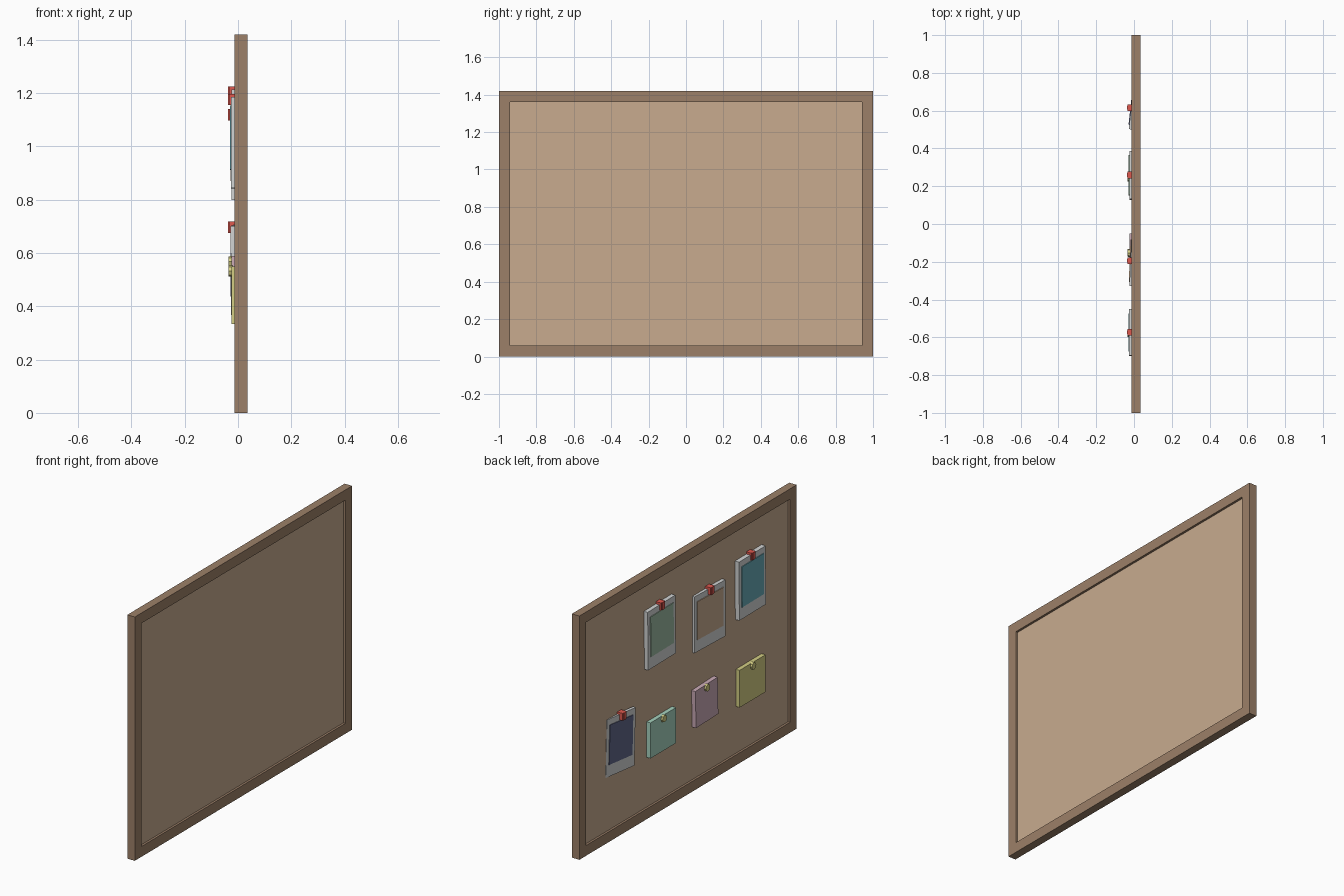
import bpy, bmesh, math
from mathutils import Matrix, Vector

if "Cube" in bpy.data.objects:
    bpy.data.objects.remove(bpy.data.objects["Cube"])


def material(name, rgb):
    lin = [(c / 255 / 12.92) if c < 11 else ((c / 255 + 0.055) / 1.055) ** 2.4 for c in rgb]
    m = bpy.data.materials.new(name)
    m.diffuse_color = (*lin, 1)
    m.use_nodes = True
    m.node_tree.nodes["Principled BSDF"].inputs["Base Color"].default_value = m.diffuse_color
    return m


WOOD = material("wood_brown", (156, 128, 104))
CORK = material("cork_tan", (200, 171, 143))
PAPER = material("paper_white", (210, 212, 212))
RED = material("clip_red", (222, 88, 78))
YELLOW = material("yellow", (212, 206, 132))
GREEN = material("photo_green", (155, 184, 160))
TEAL = material("photo_teal", (103, 170, 182))
NAVY = material("photo_navy", (96, 103, 138))
MINT = material("note_mint", (166, 210, 190))
MAUVE = material("note_mauve", (202, 170, 182))


def finish(name, bm, mat, matrix=Matrix()):
    bmesh.ops.recalc_face_normals(bm, faces=bm.faces)
    me = bpy.data.meshes.new(name)
    bm.to_mesh(me)
    bm.free()
    me.materials.append(mat)
    ob = bpy.data.objects.new(name, me)
    ob.matrix_world = matrix
    bpy.context.collection.objects.link(ob)
    return ob


def box(name, lo, hi, mat, matrix=Matrix()):
    bm = bmesh.new()
    bmesh.ops.create_cube(bm, size=1)
    for v in bm.verts:
        v.co = Vector([(l + h) / 2 + c * (h - l) for c, l, h in zip(v.co, lo, hi)])
    return finish(name, bm, mat, matrix)


# Mitred frame: four side loops of a rectangular ring
X0, X1, H, W = -0.013, 0.035, 1.42, 0.06
bm = bmesh.new()
rings = []
for x, inset in ((X0, 0), (X0, W), (X1, W), (X1, 0)):
    rings.append([bm.verts.new((x, sy * (1 - inset), z)) for sy, z in
                  ((-1, inset), (1, inset), (1, H - inset), (-1, H - inset))])
for i in range(4):
    a, b = rings[i], rings[(i + 1) % 4]
    for j in range(4):
        k = (j + 1) % 4
        bm.faces.new((a[j], a[k], b[k], b[j]))
finish("frame", bm, WOOD)

# Cork panel, recessed on both sides
box("cork_panel", (0, -0.95, 0.05), (0.022, 0.95, H - 0.05), CORK)


def placed(y, z, yaw, roll):
    return Matrix.Translation((0, y, z)) @ Matrix.Rotation(yaw, 4, 'Z') @ Matrix.Rotation(roll, 4, 'X')


# Instant photos: paper, picture and red clip, hung from the top centre
photos = [
    ("green", 0.26, 1.212, 0.255, 0.34, -0.024, 0, 0.015, GREEN),
    ("tan", -0.195, 1.127, 0.27, 0.328, -0.019, -0.04, 0.0, CORK),
    ("teal", -0.573, 1.184, 0.245, 0.342, -0.026, 0, 0.01, TEAL),
    ("navy", 0.615, 0.705, 0.23, 0.335, -0.015, -0.11, -0.03, NAVY),
]
for name, y, z, w, h, x, yaw, roll, mat in photos:
    m = placed(y, z, yaw, -roll)
    box("photo_paper_" + name, (x, -w / 2, -h), (0.003, w / 2, 0), PAPER, m)
    m2 = w / 2 - 0.022
    box("photo_picture_" + name, (x - 0.004, -m2, -h + 0.07), (x + 0.002, m2, -0.035), mat, m)
    cm = Matrix.Translation((0, y, z - 0.005))
    box("clip_" + name, (-0.034, -0.018, -0.025), (0, 0.018, 0.018), RED, cm)
    box("clip_ridge_" + name, (-0.037, -0.01, -0.025), (-0.03, 0.01, 0.018), RED, cm)

# Sticky notes with round push pins
notes = [
    ("mint", 0.245, 0.557, 0.235, 0.207, 0.0, MINT),
    ("mauve", -0.153, 0.585, 0.205, 0.216, 0.03, MAUVE),
    ("yellow", -0.577, 0.55, 0.238, 0.217, 0.0, YELLOW),
]
for name, y, z, w, h, roll, mat in notes:
    m = placed(y, z, 0, -roll)
    box("note_" + name, (-0.025, -w / 2, -h), (0.003, w / 2, 0), mat, m)
    bm = bmesh.new()
    bmesh.ops.create_cone(bm, cap_ends=True, segments=8, radius1=0.022, radius2=0.02, depth=0.016)
    finish("pin_" + name, bm, YELLOW,
           Matrix.Translation((-0.027, y, z - 0.018)) @ Matrix.Rotation(-math.pi / 2, 4, 'Y'))
